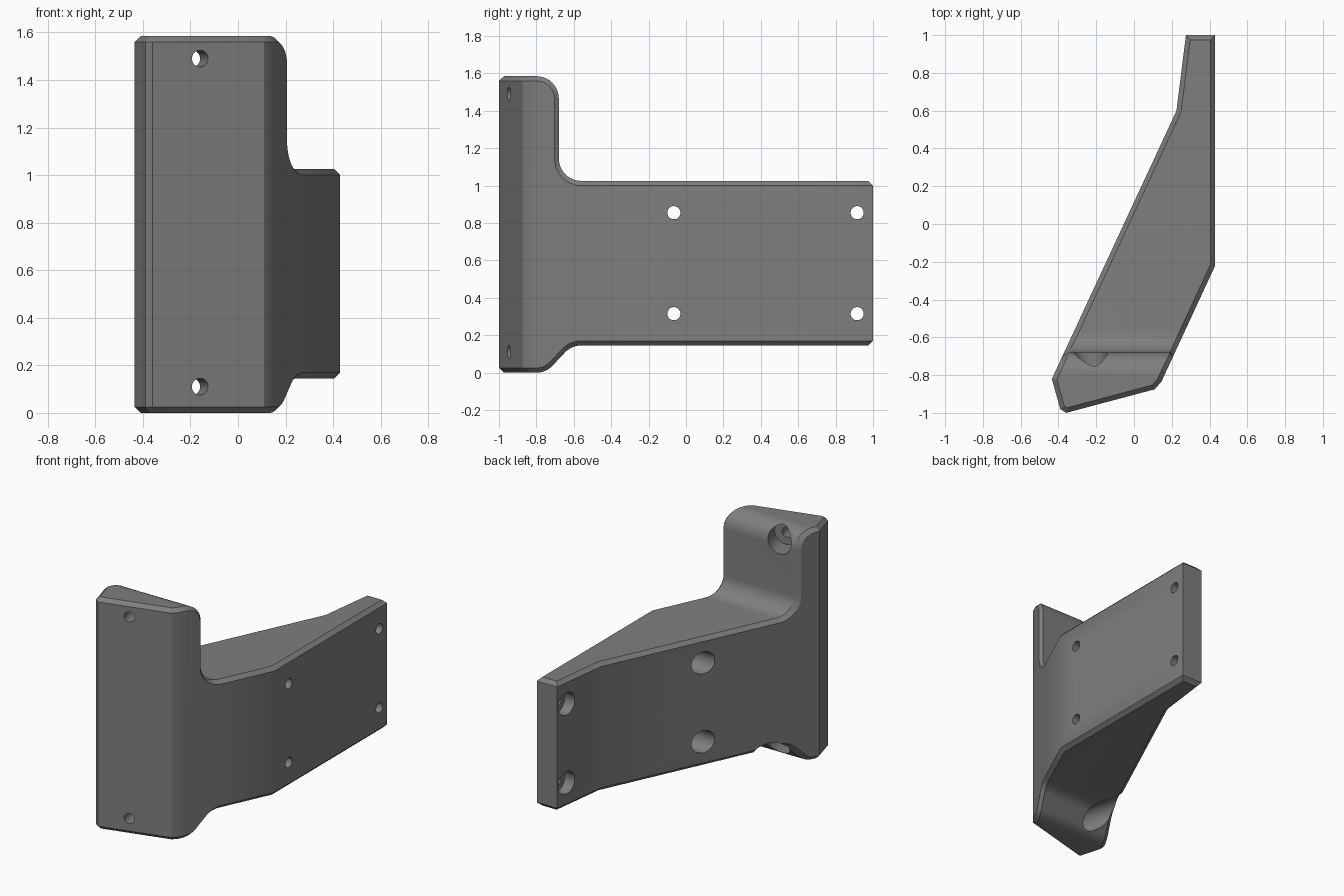
import bpy, bmesh
from math import cos, sin, radians
from mathutils import Vector

cube = bpy.data.objects.get("Cube")
if cube:
    bpy.data.objects.remove(cube, do_unlink=True)

grey = bpy.data.materials.new("mid grey")
grey.use_nodes = True
grey.diffuse_color = (0.21, 0.21, 0.21, 1)
grey.node_tree.nodes["Principled BSDF"].inputs["Base Color"].default_value = grey.diffuse_color


def add_object(name, bm):
    bmesh.ops.recalc_face_normals(bm, faces=bm.faces)
    mesh = bpy.data.meshes.new(name)
    bm.to_mesh(mesh)
    bm.free()
    mesh.materials.append(grey)
    obj = bpy.data.objects.new(name, mesh)
    bpy.context.collection.objects.link(obj)
    return obj


def prism(name, points, sweep):
    """Extrude a closed outline along a vector."""
    bm = bmesh.new()
    face = bm.faces.new([bm.verts.new(p) for p in points])
    out = bmesh.ops.extrude_face_region(bm, geom=[face])
    bmesh.ops.translate(bm, vec=sweep, verts=[v for v in out["geom"] if isinstance(v, bmesh.types.BMVert)])
    return add_object(name, bm)


def cylinder(start, end, radius):
    """Round cutter between two points."""
    start, end = Vector(start), Vector(end)
    bm = bmesh.new()
    bmesh.ops.create_cone(bm, cap_ends=True, segments=40, radius1=radius,
                          radius2=radius, depth=(end - start).length)
    obj = add_object("hole_cutter", bm)
    obj.rotation_mode = "QUATERNION"
    obj.rotation_quaternion = (end - start).to_track_quat("Z", "Y")
    obj.location = (start + end) / 2
    return obj


def cut(obj, cutter, operation):
    """Apply a boolean and remove the cutter."""
    mod = obj.modifiers.new("cut", "BOOLEAN")
    mod.object, mod.operation, mod.solver = cutter, operation, "EXACT"
    bpy.context.view_layer.update()
    graph = bpy.context.evaluated_depsgraph_get()
    mesh = bpy.data.meshes.new_from_object(obj.evaluated_get(graph))
    obj.modifiers.clear()
    obj.data = mesh
    bpy.data.objects.remove(cutter, do_unlink=True)


def arc(cy, cz, start, end, radius=0.12, steps=10):
    angles = [radians(start + (end - start) * i / steps) for i in range(steps + 1)]
    return [(cy + radius * cos(a), cz + radius * sin(a)) for a in angles]


# Plan outline gives the upright walls
plan = [(0.275, 1), (0.43, 1), (0.43, -0.22), (0.145, -0.835), (0.11, -0.875),
        (-0.36, -1), (-0.39, -0.98), (-0.435, -0.82), (0.225, 0.6)]
bracket = prism("bracket", [(x, y, -1) for x, y in plan], (0, 0, 4))

# Side profile gives the tall plate, the fillets and the arm
side = [(-1.3, 0)] + arc(-0.80, 0.12, -90, -43) + arc(-0.56, 0.025, 137, 90)
side += [(1.3, 0.145), (1.3, 1.025)] + arc(-0.56, 1.145, 270, 180)
side += arc(-0.80, 1.465, 0, 90) + [(-1.3, 1.585)]
cut(bracket, prism("profile", [(-1, y, z) for y, z in side], (2, 0, 0)), "INTERSECT")


# Chamfer every edge where an upright wall meets the profile surface
def is_wall(face):
    n = face.normal
    return abs(n.z) < 0.01 and not (n.y > 0.9 and face.calc_center_median().y < 0)


bm = bmesh.new()
bm.from_mesh(bracket.data)
bmesh.ops.remove_doubles(bm, verts=bm.verts, dist=0.0005)
bm.normal_update()
rim = [e for e in bm.edges if len(e.link_faces) == 2
       and is_wall(e.link_faces[0]) != is_wall(e.link_faces[1])]
bmesh.ops.bevel(bm, geom=rim, offset=0.025, offset_type="OFFSET", segments=1,
                affect="EDGES", profile=0.5, clamp_overlap=False)
bm.to_mesh(bracket.data)
bm.free()

# Counterbored holes across the arm
for y in (-0.065, 0.915):
    for z in (0.315, 0.855):
        cut(bracket, cylinder((1, y, z), (0.2, y, z), 0.035), "DIFFERENCE")
        cut(bracket, cylinder((0.33, y, z), (-1, y, z), 0.076), "DIFFERENCE")

# Counterbored holes square to the front plate
inward = Vector((-0.257, 0.966, 0))
for z in (0.11, 1.49):
    mouth = Vector((-0.16, -0.946, z))
    cut(bracket, cylinder(mouth - inward * 0.2, mouth + inward * 0.2, 0.035), "DIFFERENCE")
    cut(bracket, cylinder(mouth + inward * 0.13, mouth + inward, 0.085), "DIFFERENCE")

bpy.ops.object.select_all(action="DESELECT")
bracket.select_set(True)
bpy.context.view_layer.objects.active = bracket
bpy.ops.object.shade_smooth_by_angle(angle=radians(25))
